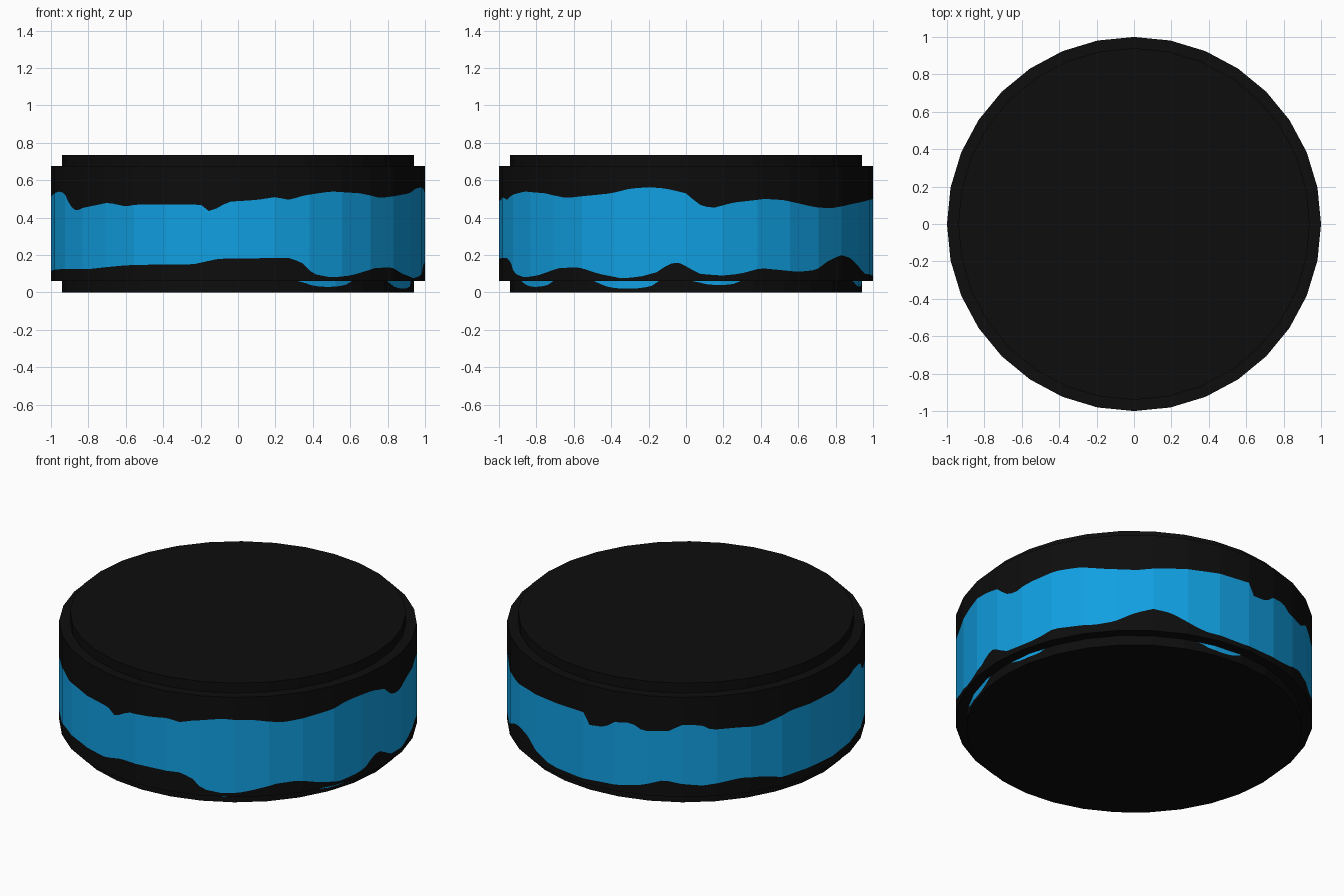
import bpy, bmesh, math

if "Cube" in bpy.data.objects:
    bpy.data.objects.remove(bpy.data.objects["Cube"])

SIDES, SPLIT = 32, 5           # flat facets, and columns per facet for the painted edge
R, R_RIM = 1.0, 0.94

# Painted band edges: (angle in degrees, height)
TOP = [(-180, .51), (-164, .54), (-158, .53), (-154, .46), (-150, .435), (-147, .45), (-134, .48),
       (-127, .46), (-123, .47), (-101.5, .47), (-98.6, .43), (-93, .485), (-84, .495), (-78.5, .51),
       (-74, .495), (-69, .52), (-60, .54), (-49, .53), (-40, .505), (-30, .52), (-23.6, .53),
       (-17.5, .555), (-11.5, .563), (-6, .555), (0, .53), (4, .47), (8, .45), (14.5, .48), (25, .5),
       (31, .495), (44, .455), (51, .45), (64, .475), (79, .495), (90, .50), (92, .43), (98, .44),
       (101, .483), (107, .495), (111, .455), (120, .463), (123, .505), (130, .50), (133, .472),
       (143, .467), (150, .458), (161, .505), (180, .51)]
LOW = [(-180, .115), (-162, .125), (-143, .125), (-127, .145), (-114, .15), (-104, .15), (-96, .18),
       (-74, .185), (-70, .16), (-66.5, .1), (-60, .08), (-53, .09), (-49, .105), (-43, .13),
       (-35, .135), (-28, .1), (-20, .075), (-14, .085), (-8.6, .11), (-6, .145), (-3, .165),
       (0, .14), (4, .1), (11, .09), (17, .1), (23.6, .13), (37, .11), (44, .12), (50, .17), (56, .2),
       (62, .185), (68.4, .13), (74, .1), (88, .09), (103, .1), (110, .118), (118, .16), (122, .145),
       (130, .127), (143, .155), (150, .143), (158, .11), (167, .115), (180, .115)]
# Small drips on the lower rim: (start angle, end angle, lowest height)
DRIPS = [(-68, -50, .03), (-30, -9, .02), (4, 18, .04), (74, 89, .03)]


def lookup(table, a):
    for (a0, z0), (a1, z1) in zip(table, table[1:]):
        if a0 <= a <= a1:
            return z0 + (z1 - z0) * (a - a0) / (a1 - a0)
    return table[-1][1]


def drip(a):
    for a0, a1, z in DRIPS:
        if a0 < a < a1:
            t = (2 * a - a0 - a1) / (a1 - a0)
            return .06 - (.06 - z) * math.sqrt(1 - t * t)
    return .06


def material(name, color):
    m = bpy.data.materials.new(name)
    m.diffuse_color = (*color, 1)
    m.use_nodes = True
    m.node_tree.nodes["Principled BSDF"].inputs["Base Color"].default_value = m.diffuse_color
    return m


# Profile from bottom to top: (radius, height rule, material of the strip above)
PROFILE = [(R_RIM, lambda a: 0, 0), (R_RIM, drip, 1), (R_RIM, lambda a: .06, 0),
           (R, lambda a: .06, 0), (R, lambda a: lookup(LOW, a), 1), (R, lambda a: lookup(TOP, a), 0),
           (R, lambda a: .675, 0), (R_RIM, lambda a: .675, 0), (R_RIM, lambda a: .735, 0)]

# Columns lie on the straight edges of a 32-sided polygon
columns = []
step = 2 * math.pi / SIDES
for i in range(SIDES):
    a0, a1 = i * step - math.pi, (i + 1) * step - math.pi
    for j in range(SPLIT):
        t = j / SPLIT
        columns.append((math.cos(a0) * (1 - t) + math.cos(a1) * t,
                        math.sin(a0) * (1 - t) + math.sin(a1) * t,
                        math.degrees(a0 + (a1 - a0) * t)))

bm = bmesh.new()
rings = [[bm.verts.new((x * r, y * r, rule(a))) for x, y, a in columns] for r, rule, _ in PROFILE]
n = len(columns)

# Stepped side wall with the painted band
for k in range(len(rings) - 1):
    lo, hi = rings[k], rings[k + 1]
    for i in range(n):
        j = (i + 1) % n
        bm.faces.new((lo[i], lo[j], hi[j], hi[i])).material_index = PROFILE[k][2]

# Flat top and bottom
bm.faces.new(rings[-1])
bm.faces.new(rings[0][::-1])
bmesh.ops.remove_doubles(bm, verts=bm.verts, dist=1e-4)

mesh = bpy.data.meshes.new("round_puck")
bm.to_mesh(mesh)
bm.free()
mesh.materials.append(material("black", (.004, .004, .004)))
mesh.materials.append(material("bright_blue", (.0055, .35, .76)))
bpy.context.collection.objects.link(bpy.data.objects.new("round_puck", mesh))
